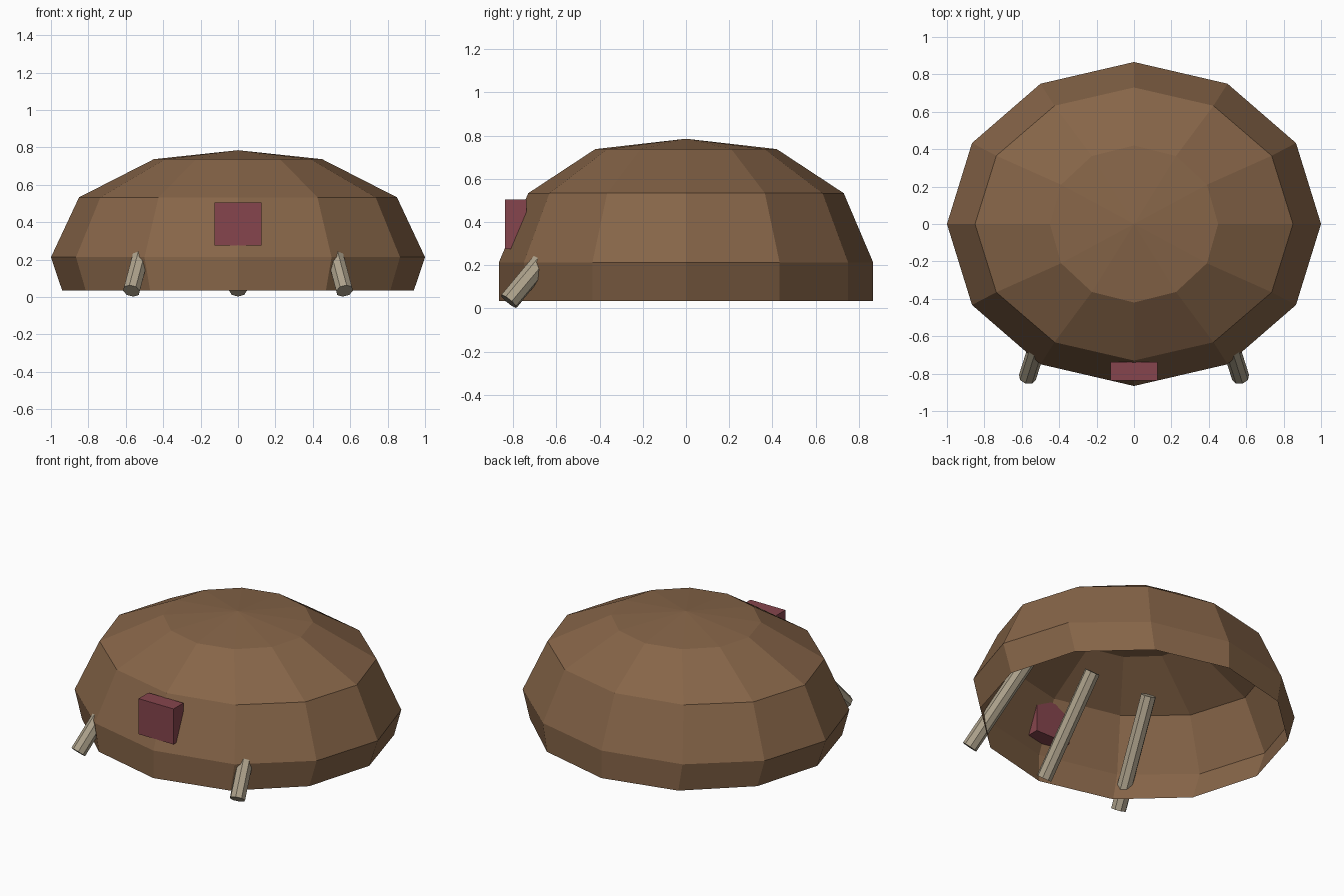
import bpy, bmesh, math
from mathutils import Vector

if "Cube" in bpy.data.objects:
    bpy.data.objects.remove(bpy.data.objects["Cube"])


def material(name, rgb):
    m = bpy.data.materials.new(name)
    m.diffuse_color = (*rgb, 1)
    m.use_nodes = True
    m.node_tree.nodes["Principled BSDF"].inputs["Base Color"].default_value = m.diffuse_color
    return m


def finish(name, bm, mat):
    bmesh.ops.recalc_face_normals(bm, faces=bm.faces)
    me = bpy.data.meshes.new(name)
    bm.to_mesh(me)
    bm.free()
    ob = bpy.data.objects.new(name, me)
    bpy.context.collection.objects.link(ob)
    me.materials.append(mat)
    return ob


hide = material("hide", (0.24, 0.13, 0.065))
wood = material("wood", (0.42, 0.36, 0.26))
red = material("red", (0.24, 0.06, 0.075))

# Open twelve-sided dome: each ring is (x radius, y radius, z)
rings = [(0.94, 0.866, 0.035), (1.0, 0.866, 0.213),
         (0.85, 0.73, 0.533), (0.45, 0.42, 0.737)]
SIDES = 12
bm = bmesh.new()
loops = []
for rx, ry, z in rings:
    angles = [2 * math.pi * i / SIDES for i in range(SIDES)]
    loops.append([bm.verts.new((rx * math.cos(a), ry * math.sin(a), z)) for a in angles])
apex = bm.verts.new((0, 0, 0.785))
for i in range(SIDES):
    j = (i + 1) % SIDES
    for lo, hi in zip(loops, loops[1:]):
        bm.faces.new((lo[i], lo[j], hi[j], hi[i]))
    bm.faces.new((loops[-1][i], loops[-1][j], apex))
finish("dome_cover", bm, hide)


# Leaning poles, poking out at the front and reaching up inside
def pole(name, foot, top, radius=0.047):
    foot, top = Vector(foot), Vector(top)
    axis = top - foot
    bm = bmesh.new()
    bmesh.ops.create_cone(bm, cap_ends=True, segments=8, radius1=radius,
                          radius2=radius, depth=axis.length)
    ob = finish(name, bm, wood)
    ob.rotation_mode = 'QUATERNION'
    ob.rotation_quaternion = axis.to_track_quat('Z', 'Y')
    ob.location = (foot + top) / 2


for side, name in ((-1, "left_pole"), (0, "middle_pole"), (1, "right_pole")):
    pole(name, (side * 0.57, -0.82, 0.033), (side * 0.43, -0.38, 0.56))

# Red block set into the front wall
bm = bmesh.new()
bmesh.ops.create_cube(bm, size=1)
bmesh.ops.scale(bm, vec=(0.25, 0.1, 0.23), verts=bm.verts)
bmesh.ops.translate(bm, vec=(0, -0.788, 0.39), verts=bm.verts)
finish("front_block", bm, red)
